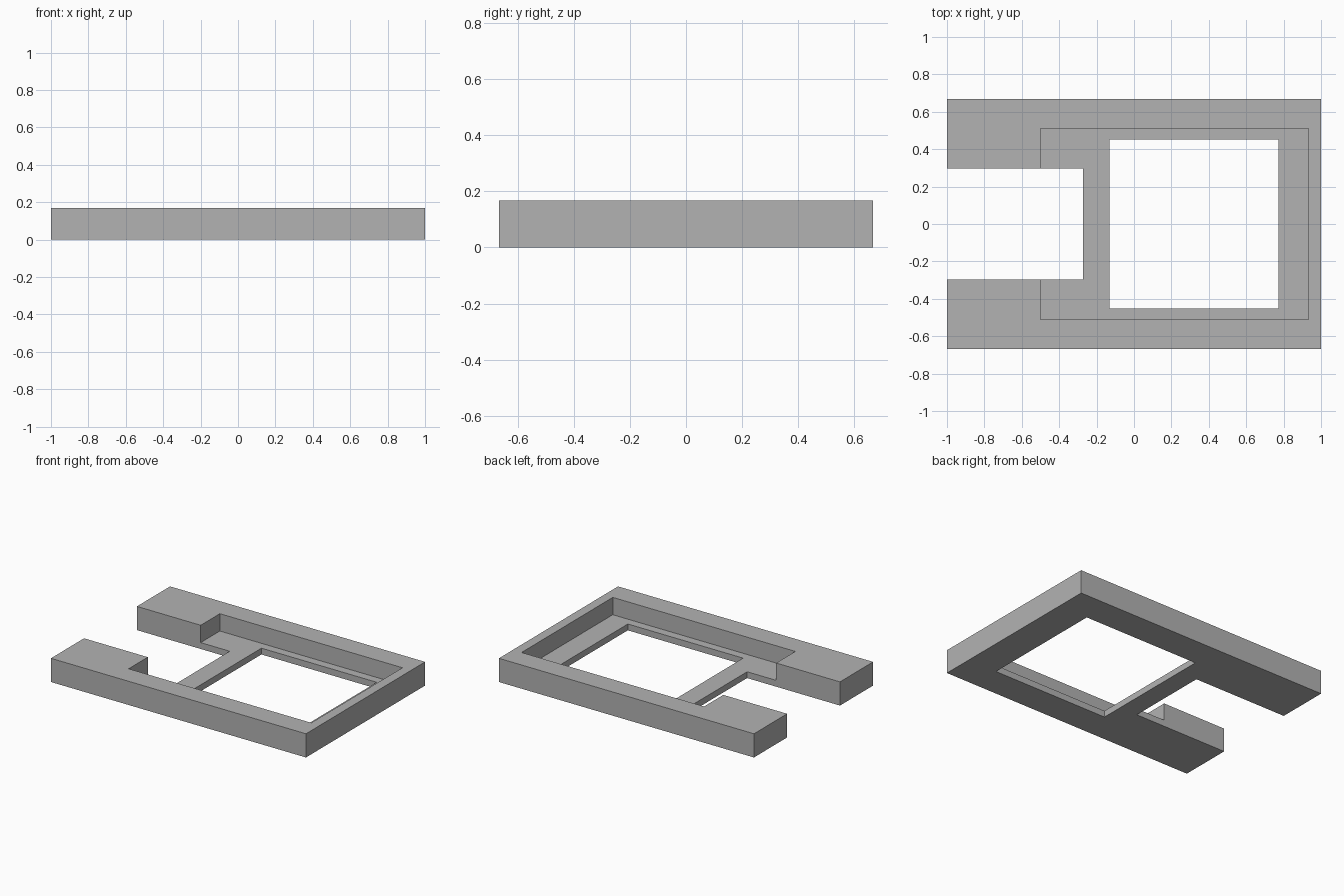
import bpy
import bmesh

if "Cube" in bpy.data.objects:
    bpy.data.objects.remove(bpy.data.objects["Cube"], do_unlink=True)

HEIGHT = 0.168
FLOOR = 0.045      # thickness left under the recess
HALF_DEPTH = 0.667
OVER = 0.1         # how far cutters reach past the surface

grey = bpy.data.materials.new("plain grey")
grey.use_nodes = True
colour = (0.45, 0.45, 0.45, 1)
grey.diffuse_color = colour
grey.node_tree.nodes["Principled BSDF"].inputs["Base Color"].default_value = colour


def box(name, x0, x1, half_y, z0, z1):
    """Box between two x and two z values, symmetric in y."""
    bm = bmesh.new()
    bmesh.ops.create_cube(bm, size=1)
    for v in bm.verts:
        v.co = (x1 if v.co.x > 0 else x0,
                half_y if v.co.y > 0 else -half_y,
                z1 if v.co.z > 0 else z0)
    mesh = bpy.data.meshes.new(name)
    bm.to_mesh(mesh)
    bm.free()
    mesh.materials.append(grey)
    obj = bpy.data.objects.new(name, mesh)
    bpy.context.collection.objects.link(obj)
    return obj


# Solid block that becomes the frame
frame = box("bracket_frame", -1, 1, HALF_DEPTH, 0, HEIGHT)

# Recess from above, window through the floor, slot open to one end
cutters = [
    box("recess_cutter", -0.5, 0.932, 0.511, FLOOR, HEIGHT + OVER),
    box("window_cutter", -0.132, 0.772, 0.451, -OVER, HEIGHT + OVER),
    box("slot_cutter", -1 - OVER, -0.272, 0.296, -OVER, HEIGHT + OVER),
]
for cutter in cutters:
    cutter.hide_render = True
    cut = frame.modifiers.new(cutter.name, 'BOOLEAN')
    cut.operation = 'DIFFERENCE'
    cut.solver = 'EXACT'
    cut.object = cutter

# Bake the cuts and discard the cutters
bpy.context.view_layer.update()
depsgraph = bpy.context.evaluated_depsgraph_get()
cut_mesh = bpy.data.meshes.new_from_object(frame.evaluated_get(depsgraph))
frame.modifiers.clear()
frame.data = cut_mesh
cut_mesh.name = "bracket_frame"
for cutter in cutters:
    bpy.data.objects.remove(cutter, do_unlink=True)
